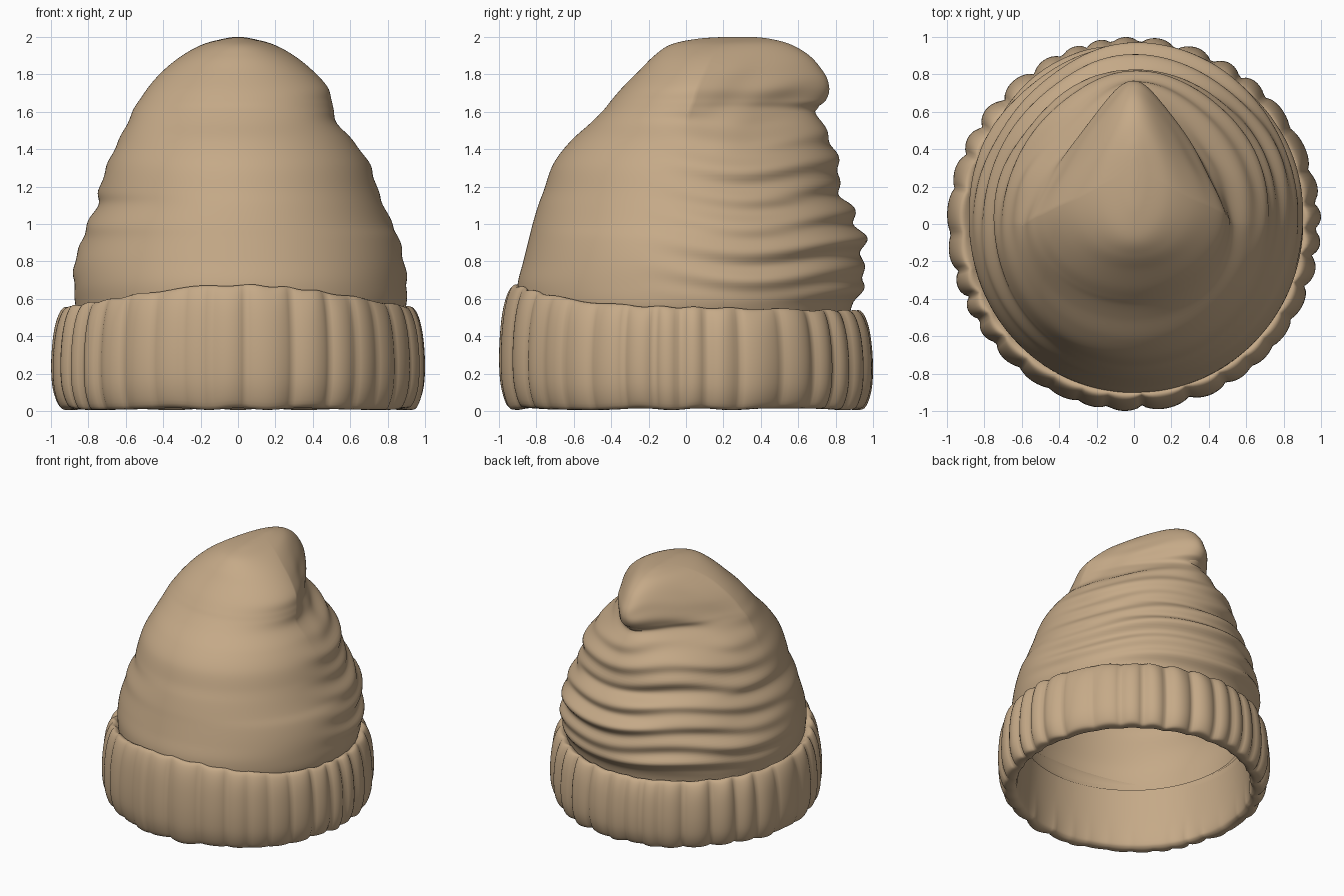
import bpy, bmesh, math
from math import sin, cos, pi

cube = bpy.data.objects.get("Cube")
if cube:
    bpy.data.objects.remove(cube, do_unlink=True)

SEGMENTS = 288
STEPS = 7
ANGLES = [2 * pi * i / SEGMENTS for i in range(SEGMENTS)]

wool = bpy.data.materials.new("tan wool")
wool.use_nodes = True
tan = (0.56, 0.40, 0.245, 1)
wool.diffuse_color = tan
shader = next(n for n in wool.node_tree.nodes if n.type == "BSDF_PRINCIPLED")
shader.inputs["Base Color"].default_value = tan
shader.inputs["Roughness"].default_value = 0.9


def smoothstep(low, high, value):
    t = min(1, max(0, (value - low) / (high - low)))
    return t * t * (3 - 2 * t)


def spline_rows(rows, steps):
    """Catmull-Rom interpolation through rows of numbers."""
    result = []
    last = len(rows) - 1
    for i in range(last):
        quad = rows[max(i - 1, 0)], rows[i], rows[i + 1], rows[min(i + 2, last)]
        for k in range(steps):
            t = k / steps
            result.append([
                b + 0.5 * t * (c - a + t * (2*a - 5*b + 4*c - d + t * (3*(b - c) + d - a)))
                for a, b, c, d in zip(*quad)])
    result.append(list(rows[last]))
    return result


def loft(name, rings, cap=False, tube=False, inward=False):
    """Skin a stack of equal rings into one smooth surface."""
    bm = bmesh.new()
    loops = [[bm.verts.new(p) for p in ring] for ring in rings]
    pairs = list(zip(loops, loops[1:]))
    if tube:
        pairs.append((loops[-1], loops[0]))
    for low, high in pairs:
        for i in range(SEGMENTS):
            j = (i + 1) % SEGMENTS
            bm.faces.new((low[i], low[j], high[j], high[i]))
    if cap:
        top = loops[-1]
        centre = [sum(v.co[k] for v in top) / SEGMENTS for k in range(3)]
        tip = bm.verts.new(centre)
        for i in range(SEGMENTS):
            bm.faces.new((top[i], top[(i + 1) % SEGMENTS], tip))
    if inward:
        bmesh.ops.reverse_faces(bm, faces=bm.faces[:])
    mesh = bpy.data.meshes.new(name)
    bm.to_mesh(mesh)
    bm.free()
    mesh.materials.append(wool)
    mesh.polygons.foreach_set("use_smooth", [True] * len(mesh.polygons))
    obj = bpy.data.objects.new(name, mesh)
    bpy.context.collection.objects.link(obj)
    return obj


# Crown sections: height, front y, back y, right width, left width, middle y, back pinch
CROWN = [
    (.48, -.88, .87, .86, .87, 0, 0),
    (.57, -.90, .89, .87, .90, 0, 0),
    (.68, -.90, .95, .88, .90, 0, 0),
    (.80, -.87, .95, .87, .89, 0, 0),
    (.92, -.84, .95, .83, .86, 0, 0),
    (1.00, -.82, .90, .81, .82, 0, 0),
    (1.10, -.79, .89, .75, .78, 0, 0),
    (1.18, -.76, .82, .74, .75, 0, 0),
    (1.32, -.71, .81, .70, .70, 0, .02),
    (1.44, -.62, .78, .64, .62, 0, .08),
    (1.54, -.51, .73, .59, .53, 0, .25),
    (1.61, -.44, .69, .56, .51, .02, .42),
    (1.66, -.40, .74, .53, .50, .04, .50),
    (1.73, -.34, .77, .48, .48, .06, .52),
    (1.82, -.25, .73, .40, .40, .10, .48),
    (1.90, -.17, .66, .30, .30, .14, .40),
    (1.96, -.08, .56, .19, .19, .20, .25),
    (1.99, .06, .45, .08, .08, .26, .1),
    (2.0, .20, .36, .02, .02, .28, 0),
]


def crown_ring(row, shrink=1.0, folds=True):
    height, front, back, right, left, middle, pinch = row
    ring = []
    for a in ANGLES:
        c, s = cos(a), sin(a)
        x = c * (left if c > 0 else right)
        y = s * (back - middle if s > 0 else middle - front)
        if s > 0:
            x *= 1 - pinch * s
        scale = shrink
        z = height * (0.5 + 0.5 * shrink)
        if folds:
            # Slouched folds gather at the back and fade towards the front
            amount = smoothstep(-.35, .5, s) * smoothstep(.56, .7, height)
            amount *= 1 - smoothstep(1.25, 1.75, height) * .7
            amount *= 1 - smoothstep(1.75, 1.9, height)
            wave = sin(43 * height + 2.2 * sin(2 * a + .6) + .8 * sin(5 * a))
            broad = sin(19 * height + 2 * s + 1.5 * c)
            scale += amount * (.016 * wave + .011 * broad)
            # Soft diagonal creases running forward from the drooping tip
            crease = sin(15 * height - 9 * s) * smoothstep(.1, .5, s)
            scale += .025 * crease * (1 - s) * smoothstep(1.3, 1.5, height) \
                * (1 - smoothstep(1.75, 1.95, height))
        ring.append((x * scale, middle + y * scale, z))
    return ring


sections = spline_rows(CROWN, STEPS)
loft("crown", [crown_ring(r) for r in sections], cap=True)

# Hollow inside of the hat
lining_rows = spline_rows(CROWN, 3)
loft("lining", [crown_ring(r, .94, False) for r in lining_rows], cap=True, inward=True)

# Folded brim: radius, share of the brim height, rib strength
BRIM = [
    (.83, .85, 0), (.85, .4, 0), (.86, .1, .2), (.88, .025, .4),
    (.92, .01, .7), (.955, .04, 1), (.985, .2, 1), (.993, .42, 1),
    (.985, .66, 1), (.967, .84, 1), (.94, .96, .8), (.91, .99, .5), (.87, .94, 0),
]


def brim_ring(row):
    radius, level, strength = row
    ring = []
    for a in ANGLES:
        c, s = cos(a), sin(a)
        top = .56 - .02 * s + .1 * max(0, -s) ** 3
        # Knitted ribs of slightly uneven width, with narrow grooves between them
        phase = 17 * a + .8 * sin(3 * a + 1) + .5 * sin(7 * a)
        groove = 1 - abs(sin(phase)) ** .6
        depth = .034 + .012 * sin(5 * a + 2) + .008 * s
        r = radius + strength * (.008 - depth * groove)
        z = top * level + .008 * strength * (1 - level) * (1 + sin(11 * a + 2 * sin(4 * a)))
        z += .008 * level * strength * sin(23 * a + 2 * sin(5 * a))
        ring.append((r * c, r * s, z))
    return ring


loft("brim", [brim_ring(r) for r in spline_rows(BRIM, 4)], tube=True)
